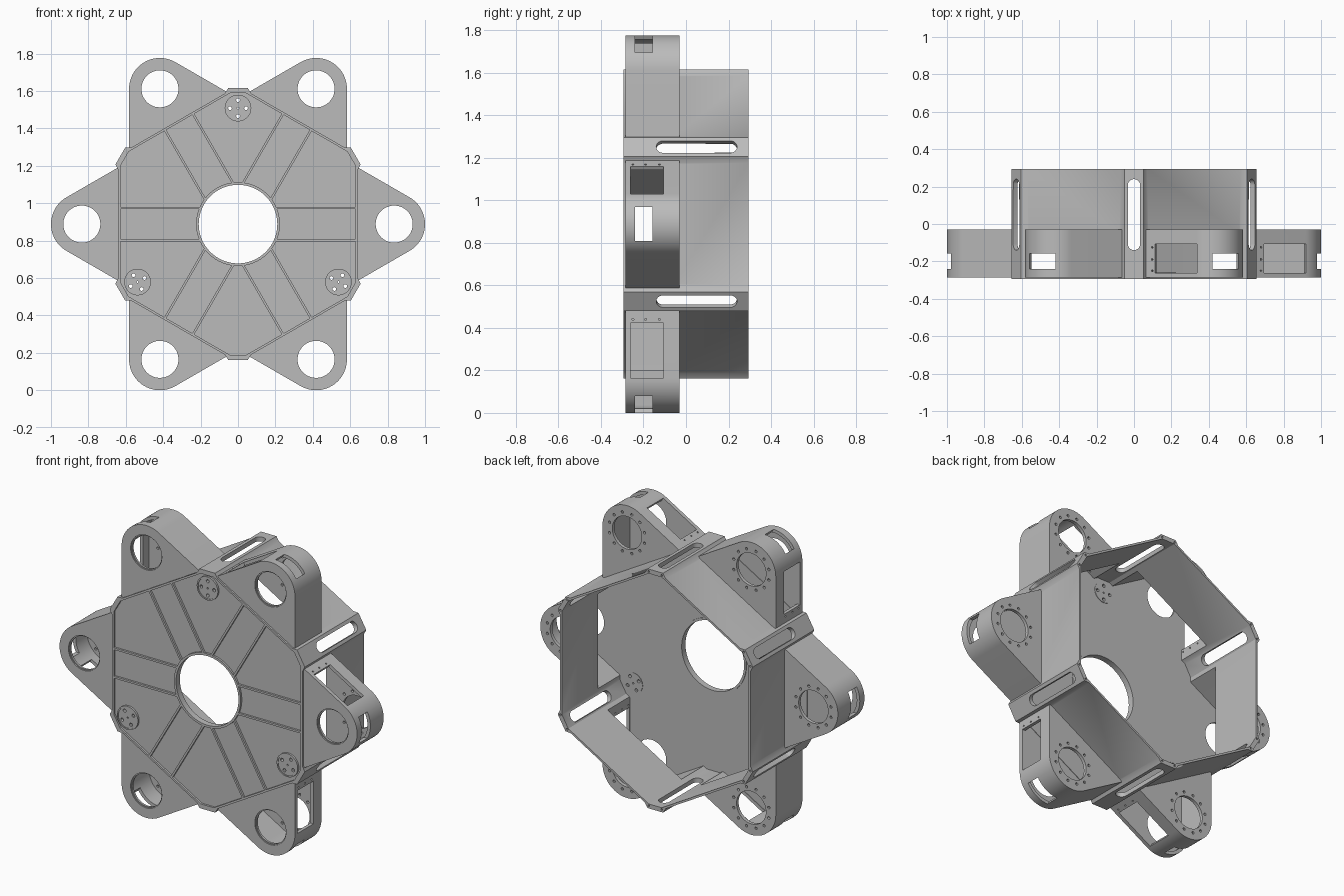
import bpy, bmesh
from math import radians, sin, cos, pi, sqrt
from mathutils import Matrix, Vector

cube = bpy.data.objects.get("Cube")
if cube:
    bpy.data.objects.remove(cube, do_unlink=True)

CENTRE = 0.888          # height of the hub axis
FRONT, BACK = -0.295, 0.295
LOBE_R = 0.835          # distance from hub axis to each lobe axis

grey = bpy.data.materials.new("plain grey")
grey.use_nodes = True
grey.diffuse_color = (0.5, 0.5, 0.5, 1)
grey.node_tree.nodes["Principled BSDF"].inputs["Base Color"].default_value = (0.5, 0.5, 0.5, 1)


# ---------- helpers ----------
def turn(deg):
    """Counter-clockwise turn about the hub axis, seen from the front."""
    return Matrix.Rotation(-radians(deg), 4, 'Y')


def prism(bm, profile, y0, y1, matrix=Matrix()):
    """Extrude an (x, z) profile from y0 to y1."""
    lo = [bm.verts.new(matrix @ Vector((x, y0, z))) for x, z in profile]
    hi = [bm.verts.new(matrix @ Vector((x, y1, z))) for x, z in profile]
    bm.faces.new(lo)
    bm.faces.new(hi[::-1])
    for i in range(len(lo)):
        j = (i + 1) % len(lo)
        bm.faces.new((lo[j], lo[i], hi[i], hi[j]))


def circle(r, cx=0, cz=0, n=48):
    return [(cx + r * cos(2 * pi * i / n), cz + r * sin(2 * pi * i / n)) for i in range(n)]


def rect(x0, x1, z0, z1):
    return [(x0, z0), (x1, z0), (x1, z1), (x0, z1)]


def finish(bm, name):
    bmesh.ops.recalc_face_normals(bm, faces=bm.faces)
    mesh = bpy.data.meshes.new(name)
    bm.to_mesh(mesh)
    bm.free()
    mesh.materials.append(grey)
    ob = bpy.data.objects.new(name, mesh)
    ob.location.z = CENTRE
    bpy.context.collection.objects.link(ob)
    return ob


def solid(name, *prisms):
    bm = bmesh.new()
    for p in prisms:
        prism(bm, *p)
    return finish(bm, name)


def cut(ob, *prisms):
    """Subtract a set of separate prisms from an object."""
    cutter = solid("cutter", *prisms)
    cutter.hide_render = True
    mod = ob.modifiers.new("cut", 'BOOLEAN')
    mod.operation, mod.solver, mod.object = 'DIFFERENCE', 'EXACT', cutter
    bpy.context.view_layer.update()
    result = bpy.data.meshes.new_from_object(ob.evaluated_get(bpy.context.evaluated_depsgraph_get()))
    ob.modifiers.clear()
    ob.data = result
    bpy.data.objects.remove(cutter, do_unlink=True)


def smooth(ob):
    ob.data.polygons.foreach_set("use_smooth", [True] * len(ob.data.polygons))
    ob.data.set_sharp_from_angle(angle=radians(30))


def around(corner):
    """Repeat the points of one hexagon corner six times."""
    points = []
    for k in range(6):
        for x, z in corner:
            v = turn(60 * k) @ Vector((x, 0, z))
            points.append((v.x, v.z))
    return points


def lobe_profile(x0, r):
    """Rounded tip with two tangent sides flaring at 30 degrees."""
    half = (LOBE_R / 2 + r - x0 / 2) / cos(pi / 6)
    arc = [(LOBE_R + r * cos(radians(a)), r * sin(radians(a))) for a in range(-60, 61, 5)]
    return [(x0, -half)] + arc + [(x0, half)]


# ---------- hexagonal shell with raised corner pads ----------
foot = (0.64 - 0.035) / cos(pi / 6)
outer = around([(0.07, foot), (0.052, 0.727), (-0.052, 0.727), (-0.07, foot)])
inner = around([(0.043, 0.70), (-0.043, 0.70)])
shell = solid("shell", (outer, FRONT, BACK))
cut(shell, (inner, FRONT - 0.1, BACK + 0.1))

# Rounded slots through the corner pads
slot = [(0.033 * cos(radians(a)), 0.033 * sin(radians(a)) - 0.05 + (0.157 if a <= 180 else -0.157))
        for a in list(range(0, 181, 15)) + list(range(180, 360, 15)) + [360]]
upright = Matrix.Rotation(pi / 2, 4, 'X')
cut(shell, *[(slot, 0.66, 0.8, turn(60 * k) @ upright) for k in range(6)])

# Openings from the shell into the lobes, and screw holes in the back rim
cavity = (lobe_profile(0.59, 0.145), -0.265, -0.05)
cut(shell, *[cavity + (turn(60 * k),) for k in range(6)])
cut(shell, *[(circle(0.006, s * 0.044, 0.711, 12), BACK - 0.05, BACK + 0.05, turn(60 * k))
             for k in range(6) for s in (-1, 1)])
smooth(shell)

# ---------- front plate ----------
PLATE = FRONT + 0.012
plate = solid("front_plate", (around([(0.041, 0.704), (-0.041, 0.704)]), PLATE, -0.262))
cut(plate, (circle(0.21, n=96), -0.4, 0))
disc_turns = (0, 120, 240)
cut(plate, *[(circle(0.06, 0, 0.62), -0.4, 0, turn(t)) for t in disc_turns])
smooth(plate)

# Ring around the central hole
hub_ring = solid("hub_ring", (circle(0.224, n=96), FRONT, -0.258))
cut(hub_ring, (circle(0.21, n=96), -0.4, 0))
smooth(hub_ring)

# Paired ribs running out to the middle of each side
start = sqrt(0.22 ** 2 - 0.0865 ** 2)
solid("spoke_ribs", *[(rect(start, 0.632, s * 0.0865 - 0.006, s * 0.0865 + 0.006),
                       FRONT, PLATE + 0.004, turn(60 * k))
                      for k in range(6) for s in (-1, 1)])

# Mounting discs at three corners, each in a raised collar
for t in disc_turns:
    disc = solid("mounting_disc", (circle(0.063, 0, 0.62), FRONT + 0.004, -0.259, turn(t)))
    holes = [(circle(0.010, 0.043 * cos(a), 0.62 + 0.043 * sin(a), 12), -0.4, 0, turn(t))
             for a in (0, pi / 2, pi, 3 * pi / 2)]
    cut(disc, (circle(0.005, 0, 0.62, 12), -0.4, 0, turn(t)), *holes)
    smooth(disc)
    collar = solid("disc_collar", (circle(0.071, 0, 0.62), FRONT, PLATE + 0.004, turn(t)))
    cut(collar, (circle(0.063, 0, 0.62), -0.4, 0, turn(t)))
    smooth(collar)

# ---------- hollow lobes ----------
lobe = solid("lobe", (lobe_profile(0.632, 0.165), -0.285, -0.03))
cut(lobe, cavity)
cut(lobe, (circle(0.105, LOBE_R), -0.4, -0.278))
cut(lobe, (circle(0.099, LOBE_R), -0.4, 0.1))
# Ring of screw holes on the back
cut(lobe, *[(circle(0.008, LOBE_R + 0.122 * cos(a), 0.122 * sin(a), 12), -0.07, 0)
            for a in [radians(30 * i + 15) for i in range(12)]])
# Window at the tip and access opening on one side
cut(lobe, (rect(0.9, 1.1, -0.08, 0.08), -0.24, -0.157))
cut(lobe, (rect(0.465, 0.725, 0.535, 0.65), -0.262, -0.107, turn(-30)))
# Screw holes beside the access opening
cut(lobe, *[(circle(0.005, 0.448, y, 10), 0.54, 0.62, turn(-30) @ upright)
            for y in (0.125, 0.19, 0.25)])
smooth(lobe)

for k in range(1, 6):
    copy = lobe.copy()
    copy.rotation_euler.y = -radians(60 * k)
    bpy.context.collection.objects.link(copy)
